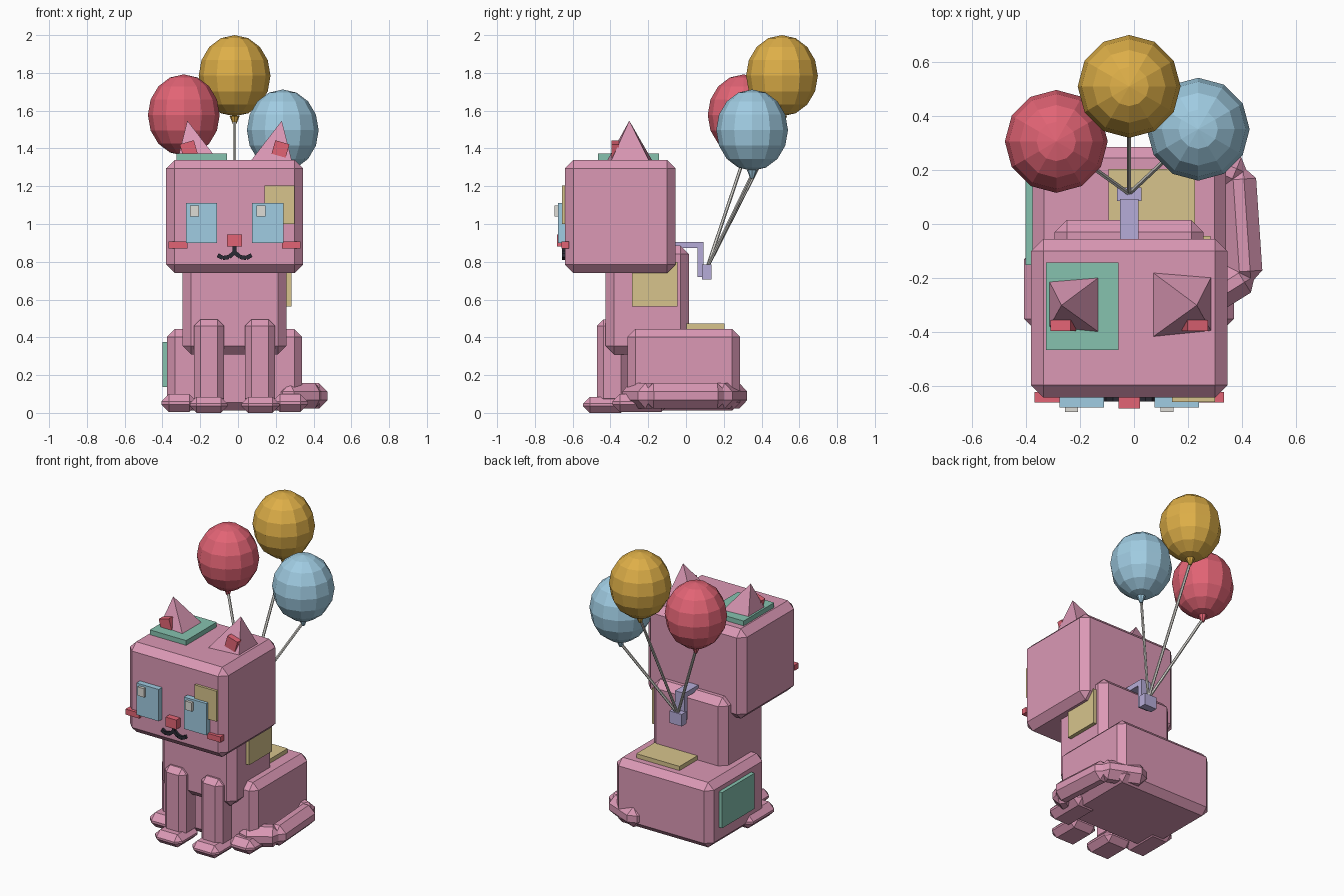
import bpy, bmesh
from mathutils import Vector, Matrix

if "Cube" in bpy.data.objects:
    bpy.data.objects.remove(bpy.data.objects["Cube"])

CX = -0.018  # symmetry plane of the cat


def mat(name, r, g, b):
    m = bpy.data.materials.new(name)
    lin = [((c / 255 + 0.055) / 1.055) ** 2.4 for c in (r, g, b)]
    m.diffuse_color = (*lin, 1)
    m.use_nodes = True
    m.node_tree.nodes["Principled BSDF"].inputs["Base Color"].default_value = m.diffuse_color
    return m


PINK = mat("pink", 219, 152, 181)
TEAL = mat("teal", 134, 194, 175)
YELLOW = mat("straw_yellow", 215, 196, 140)
LAVENDER = mat("lavender", 182, 172, 216)
BLUE = mat("sky_blue", 160, 204, 226)
RED = mat("coral_red", 226, 100, 117)
GOLD = mat("gold", 222, 175, 72)
WHITE = mat("off_white", 222, 220, 214)
BLACK = mat("charcoal", 42, 42, 52)


def finish(bm, name, material):
    bmesh.ops.recalc_face_normals(bm, faces=bm.faces)
    me = bpy.data.meshes.new(name)
    bm.to_mesh(me)
    bm.free()
    me.materials.append(material)
    ob = bpy.data.objects.new(name, me)
    bpy.context.collection.objects.link(ob)
    return ob


def block(name, material, size, matrix, bevel=0.0):
    bm = bmesh.new()
    bmesh.ops.create_cube(bm, size=1, matrix=Matrix.Diagonal((*size, 1)))
    if bevel:
        bmesh.ops.bevel(bm, geom=bm.edges[:], offset=bevel, segments=1,
                        affect='EDGES', profile=0.5)
    bm.transform(matrix)
    return finish(bm, name, material)


def box(name, material, x, y, z, bevel=0.0):
    """Axis-aligned box given as (min, max) ranges."""
    size = [b - a for a, b in (x, y, z)]
    mid = Vector([(a + b) / 2 for a, b in (x, y, z)])
    return block(name, material, size, Matrix.Translation(mid), bevel)


def bar(name, material, a, b, w, h, bevel=0.0):
    """Box running from point a to point b."""
    a, b = Vector(a), Vector(b)
    rot = (b - a).to_track_quat('Y', 'Z').to_matrix().to_4x4()
    m = Matrix.Translation((a + b) / 2) @ rot
    return block(name, material, (w, (b - a).length, h), m, bevel)


def cone(name, material, a, b, r1, r2, sides):
    a, b = Vector(a), Vector(b)
    rot = (b - a).to_track_quat('Z', 'Y').to_matrix().to_4x4()
    bm = bmesh.new()
    bmesh.ops.create_cone(bm, cap_ends=True, segments=sides, radius1=r1, radius2=r2,
                          depth=(b - a).length, matrix=Matrix.Translation((a + b) / 2) @ rot)
    return finish(bm, name, material)


# Main body masses
box("head", PINK, (-0.38, 0.345), (-0.64, -0.055), (0.74, 1.34), 0.045)
box("chest", PINK, (-0.293, 0.257), (-0.425, 0.015), (0.31, 0.885), 0.045)
box("hips", PINK, (-0.375, 0.34), (-0.31, 0.285), (0.012, 0.445), 0.042)

# Mirrored parts: legs, feet, ears, eyes, cheeks, mouth curls
for s, side in ((-1, "left"), (1, "right")):
    def xr(a, b):
        return tuple(sorted((CX + s * a, CX + s * b)))

    box(side + "_front_leg", PINK, xr(0.055, 0.215), (-0.472, -0.31), (0.04, 0.495), 0.035)
    box(side + "_front_foot", PINK, xr(0.037, 0.237), (-0.545, -0.31), (0.0, 0.085), 0.036)
    box(side + "_hind_foot", PINK, xr(0.2, 0.388), (-0.39, -0.09), (0.005, 0.1), 0.04)

    # Ear pyramid leaning outward, with a small inner plate
    bm = bmesh.new()
    base = [bm.verts.new((CX + s * x, y, 1.335)) for x, y in
            ((0.086, -0.178), (0.303, -0.196), (0.303, -0.396), (0.086, -0.418))]
    tip = bm.verts.new((CX + s * 0.25, -0.30, 1.547))
    bm.faces.new(base)
    for i in range(4):
        bm.faces.new((base[i], base[(i + 1) % 4], tip))
    finish(bm, side + "_ear", PINK)
    block(side + "_inner_ear", RED, (0.078, 0.04, 0.074),
          Matrix.Translation((CX + s * 0.243, -0.375, 1.397)) @ Matrix.Rotation(s * 0.28, 4, 'Y'))

    box(side + "_eye", BLUE, xr(0.093, 0.258), (-0.677, -0.63), (0.90, 1.112))
    gx = -0.255 if s < 0 else 0.097
    box(side + "_eye_glint", WHITE, (gx, gx + 0.048), (-0.695, -0.67), (1.04, 1.098))
    box(side + "_cheek", RED, xr(0.25, 0.35), (-0.66, -0.62), (0.87, 0.907))

    curl = [(0.0, 0.85), (0.03, 0.825), (0.062, 0.82), (0.09, 0.835)]
    for i, (p, q) in enumerate(zip(curl, curl[1:])):
        bar(f"{side}_mouth_{i}", BLACK, (CX + s * p[0], -0.645, p[1]),
            (CX + s * q[0], -0.645, q[1]), 0.022, 0.022)

# Nose and mouth line
box("nose", RED, (-0.058, 0.022), (-0.682, -0.63), (0.882, 0.945))
box("mouth_line", BLACK, (-0.028, -0.008), (-0.656, -0.635), (0.84, 0.89))

# Tail wrapped around the right hip
tail = [(0.17, 0.27), (0.385, 0.18), (0.41, -0.19), (0.25, -0.29)]
for i, (p, q) in enumerate(zip(tail, tail[1:])):
    a, b = Vector((*p, 0.09)), Vector((*q, 0.09))
    d = (b - a).normalized() * 0.03
    bar(f"tail_{i}", PINK, a - d, b + d, 0.13, 0.135, 0.045)

# Coat patches
box("head_patch", TEAL, (-0.325, -0.057), (-0.465, -0.143), (1.32, 1.372))
box("face_patch", YELLOW, (0.14, 0.30), (-0.657, -0.62), (1.0, 1.203))
box("chest_patch", YELLOW, (0.24, 0.282), (-0.285, -0.045), (0.563, 0.80))
box("rump_patch", YELLOW, (-0.095, 0.225), (0.0, 0.203), (0.42, 0.473))
box("hip_patch", TEAL, (-0.4, -0.35), (-0.152, 0.19), (0.137, 0.375))

# Collar handle holding the strings
box("handle_top", LAVENDER, (-0.052, 0.017), (-0.08, 0.092), (0.872, 0.906))
box("handle_drop", LAVENDER, (-0.052, 0.017), (0.06, 0.092), (0.72, 0.89))
box("string_holder", LAVENDER, (-0.063, 0.028), (0.085, 0.135), (0.705, 0.785))

# Balloons with knots and strings
for name, material, c in (("red", RED, (-0.287, 0.305, 1.577)),
                          ("gold", GOLD, (CX, 0.508, 1.785)),
                          ("blue", BLUE, (0.237, 0.35, 1.497))):
    c = Vector(c)
    bm = bmesh.new()
    bmesh.ops.create_uvsphere(bm, u_segments=12, v_segments=8, radius=1,
                              matrix=Matrix.Translation(c) @ Matrix.Diagonal((0.19, 0.19, 0.215, 1)))
    finish(bm, name + "_balloon", material)
    knot = c - Vector((0, 0, 0.255))
    cone(name + "_knot", material, knot, c - Vector((0, 0, 0.212)), 0.01, 0.027, 8)
    cone(name + "_string", WHITE, (CX, 0.112, 0.77), knot + Vector((0, 0, 0.02)), 0.009, 0.009, 6)
